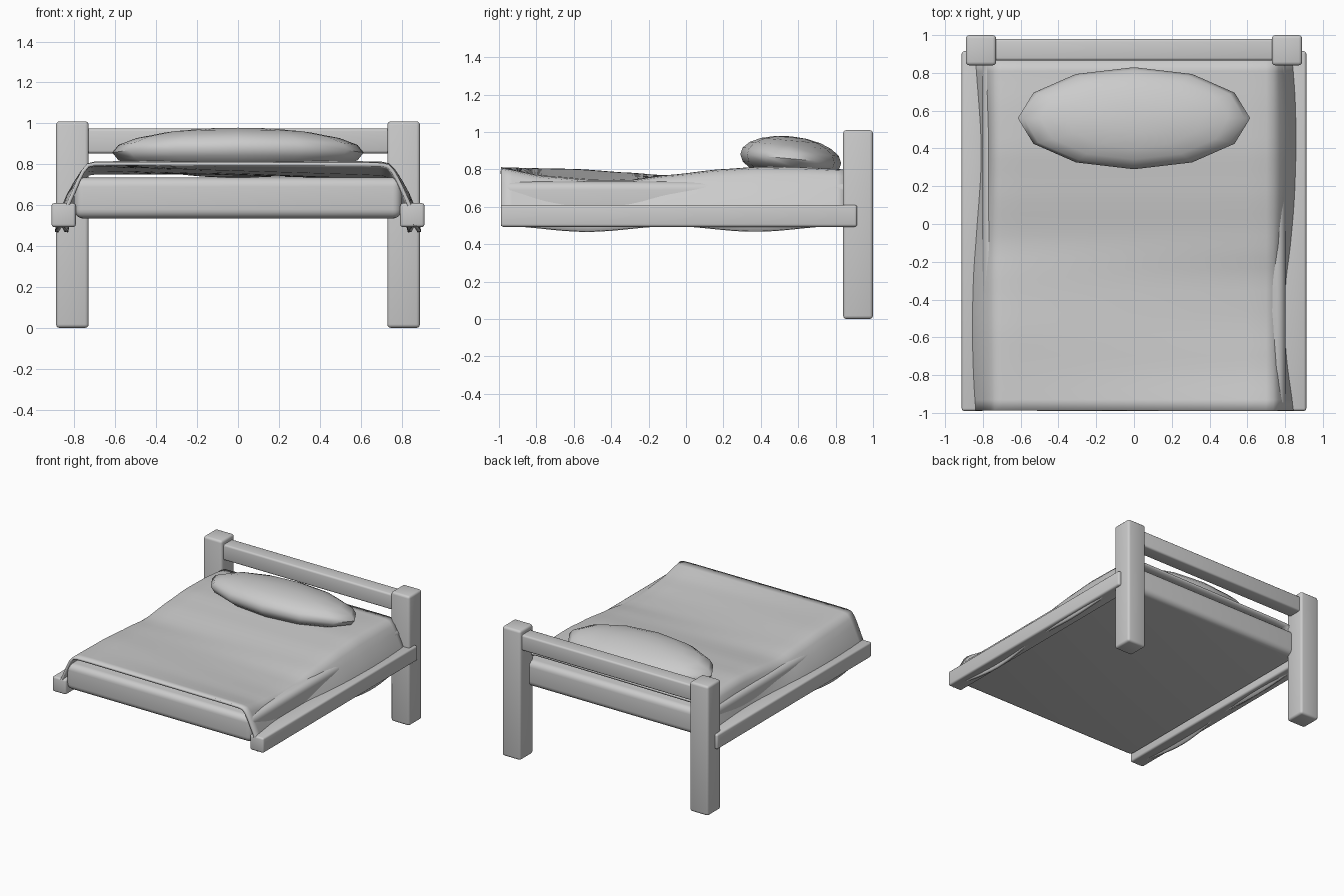
import bpy, bmesh, math

if "Cube" in bpy.data.objects:
    bpy.data.objects.remove(bpy.data.objects["Cube"])

mat = bpy.data.materials.new("plain grey")
mat.diffuse_color = (0.6, 0.6, 0.6, 1)
mat.use_nodes = True
mat.node_tree.nodes["Principled BSDF"].inputs["Base Color"].default_value = mat.diffuse_color


def finish(name, bm, angle=40):
    bmesh.ops.recalc_face_normals(bm, faces=bm.faces)
    me = bpy.data.meshes.new(name)
    bm.to_mesh(me)
    bm.free()
    me.materials.append(mat)
    ob = bpy.data.objects.new(name, me)
    bpy.context.collection.objects.link(ob)
    bpy.ops.object.select_all(action='DESELECT')
    ob.select_set(True)
    bpy.context.view_layer.objects.active = ob
    bpy.ops.object.shade_smooth_by_angle(angle=math.radians(angle))
    return ob


def box(name, lo, hi, bevel, segs=3):
    """Rounded box between two corners."""
    bm = bmesh.new()
    bmesh.ops.create_cube(bm, size=1)
    for v in bm.verts:
        v.co = [(lo[i] + hi[i]) / 2 + v.co[i] * (hi[i] - lo[i]) for i in range(3)]
    bmesh.ops.bevel(bm, geom=bm.edges[:], offset=bevel, segments=segs,
                    affect='EDGES', profile=0.5)
    return finish(name, bm)


# Frame: two head posts, two side rails, one head rail
for side, s in (("left", -1), ("right", 1)):
    x0, x1 = sorted((s * 0.73, s * 0.89))
    box(side + "_post", (x0, 0.84, 0), (x1, 1.0, 1.01), 0.018)
    x0, x1 = sorted((s * 0.793, s * 0.912))
    box(side + "_side_rail", (x0, -0.99, 0.493), (x1, 0.915, 0.61), 0.014)
box("head_rail", (-0.75, 0.866, 0.853), (0.75, 0.98, 0.975), 0.014)

# Mattress
box("mattress", (-0.802, -0.985, 0.535), (0.802, 0.89, 0.735), 0.045, 5)

# Blanket: draped sheet with waves along its length
RIGHT = [(-1, .81), (-.75, .762), (-.5, .742), (-.3, .742), (-.1, .77),
         (.2, .802), (.4, .815), (.6, .812), (.87, .80)]
LEFT = [(-1, .812), (-.6, .806), (-.3, .785), (-.1, .768), (.2, .80),
        (.4, .815), (.6, .812), (.87, .79)]


def lerp(table, y):
    for (a, za), (b, zb) in zip(table, table[1:]):
        if y <= b:
            t = (y - a) / (b - a)
            return za + (zb - za) * t * t * (3 - 2 * t) * 0.5 + (zb - za) * t * 0.5
    return table[-1][1]


# (half width, drop: 0 = top, 1 = hem)
half = [(.2, 0), (.4, 0), (.6, 0), (.7, .005), (.738, .03), (.765, .13),
        (.79, .28), (.815, .46), (.84, .64), (.86, .82), (.872, 1)]
profile = [(-x, d) for x, d in reversed(half)] + [(0, 0)] + half

bm = bmesh.new()
rows = []
N = 32
for i in range(N + 1):
    y = -0.988 + 1.853 * i / N
    sway = 0.024 * math.sin(math.pi * (y + 0.05) / 0.9)
    hem = 0.485 - 0.015 * math.cos(2 * math.pi * (y + 0.53) / 0.9)
    row = []
    for x, d in profile:
        k = max(-1, min(1, x / 0.74)) * 0.5 + 0.5
        top = lerp(LEFT, y) * (1 - k) + lerp(RIGHT, y) * k
        z = top + (hem - top) * d
        row.append(bm.verts.new((x + sway * min(1, d * 2.2), y, z)))
    rows.append(row)
for a, b in zip(rows, rows[1:]):
    for j in range(len(a) - 1):
        bm.faces.new((a[j], a[j + 1], b[j + 1], b[j]))
blanket = finish("blanket", bm, 60)
if blanket.data.polygons[len(profile) // 2].normal.z < 0:
    blanket.data.flip_normals()
mod = blanket.modifiers.new("thickness", 'SOLIDIFY')
mod.thickness = 0.018
mod.offset = -1

# Pillow: flattened twelve-sided ball, leaning slightly
bm = bmesh.new()
bmesh.ops.create_uvsphere(bm, u_segments=12, v_segments=10, radius=1)
for v in bm.verts:
    v.co.x *= 0.615
    v.co.y *= 0.27
    v.co.z *= 0.12
    v.co.z -= 0.09 * v.co.y
    v.co.y += 0.56
    v.co.z += 0.857
finish("pillow", bm, 60)
